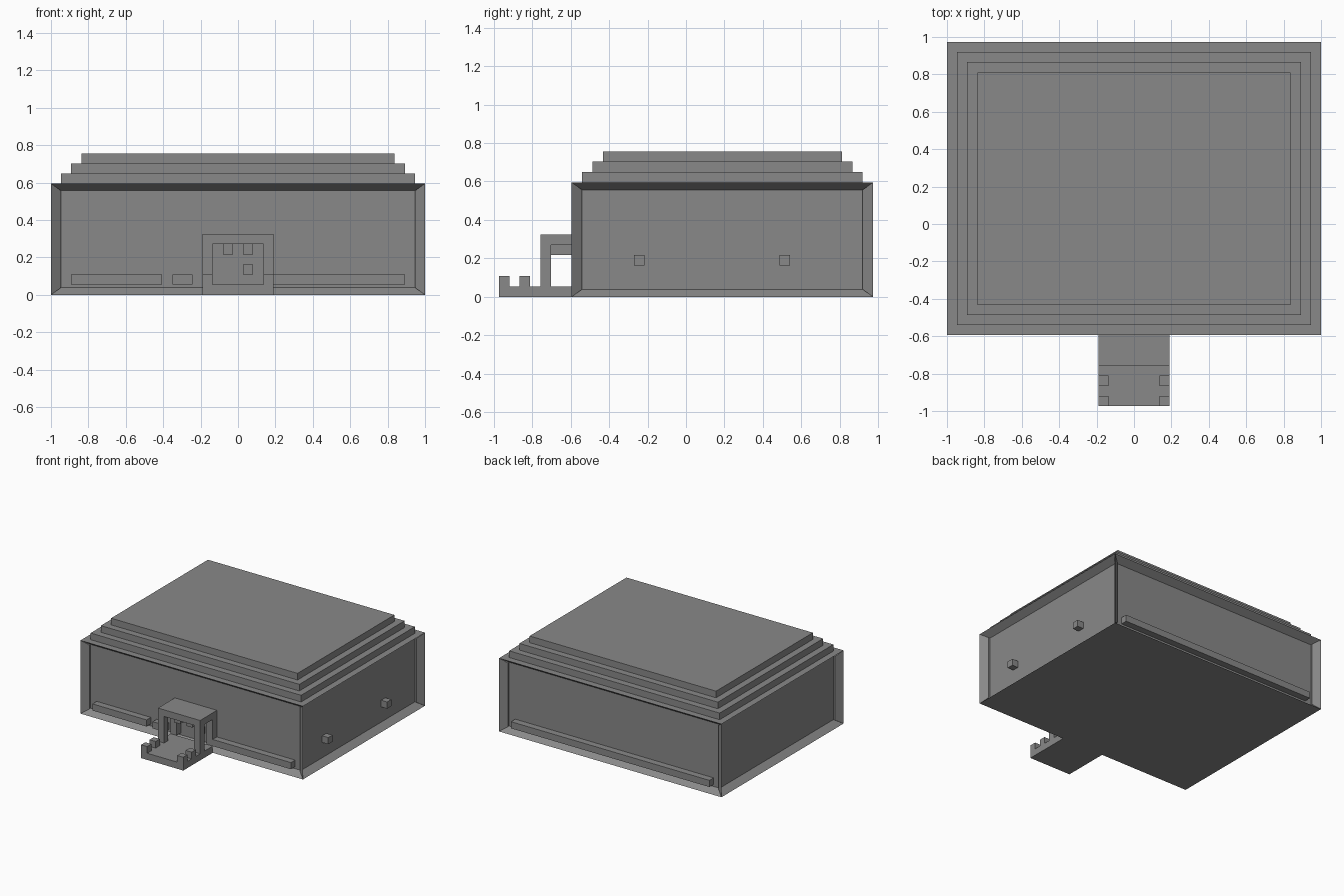
import bpy
import bmesh
from mathutils import Vector

U = 2 / 37  # size of one building block

if "Cube" in bpy.data.objects:
    bpy.data.objects.remove(bpy.data.objects["Cube"], do_unlink=True)

stone = bpy.data.materials.new("grey_stone")
stone.use_nodes = True
GREY = (0.25, 0.25, 0.25, 1)
stone.diffuse_color = GREY
stone.node_tree.nodes["Principled BSDF"].inputs["Base Color"].default_value = GREY


def finish(name, bm):
    """Scale a block-unit mesh to model size and link it."""
    bmesh.ops.scale(bm, vec=(U, U, U), verts=bm.verts)
    mesh = bpy.data.meshes.new(name)
    bm.to_mesh(mesh)
    bm.free()
    mesh.materials.append(stone)
    obj = bpy.data.objects.new(name, mesh)
    bpy.context.collection.objects.link(obj)
    return obj


def block(x, y, z):
    """Mesh of a box given its three ranges in block units."""
    bm = bmesh.new()
    bmesh.ops.create_cube(bm, size=1)
    for v in bm.verts:
        v.co = Vector([lo + (c + 0.5) * (hi - lo)
                       for c, (lo, hi) in zip(v.co, (x, y, z))])
    return bm


def box(name, x, y, z):
    return finish(name, block(x, y, z))


# Main hall with a recessed panel in each wall
hall = block((-18.5, 18.5), (-11, 18), (0, 11))
walls = [f for f in hall.faces if abs(f.normal.z) < 0.5]
bmesh.ops.inset_individual(hall, faces=walls, thickness=1, depth=-1)
for v in hall.verts:
    if abs(v.co.z - 10) < 0.01:
        v.co.z = 9
finish("main_hall", hall)

# Stepped roof
for i in (1, 2, 3):
    box(f"roof_tier_{i}", (-18.5 + i, 18.5 - i), (-11 + i, 18 - i), (10 + i, 11 + i))

# Low ledges inside the front and back panels
for i, span in enumerate([(-16.5, -7.5), (-6.5, -4.5), (3.5, 16.5)]):
    box(f"front_ledge_{i + 1}", span, (-11, -10), (1, 2))
box("back_ledge", (-16.5, 16.5), (17, 18), (1, 2))

# Studs on the left wall
for y in (-5, 9):
    box("wall_stud", (17.5, 18.5), (y, y + 1), (3, 4))

# Porch floor and canopy
box("porch_floor", (-3.5, 3.5), (-18, -11), (0, 1))
box("porch_canopy", (-3.5, 3.5), (-14, -10), (5, 6))

# Paired porch parts on both sides of the door
for side in (-1, 1):
    outer = sorted((side * 2.5, side * 3.5))
    inner = sorted((side * 0.5, side * 1.5))
    box("porch_pillar", outer, (-14, -13), (1, 5))
    box("door_jamb", outer, (-11, -10), (1, 5))
    box("canopy_beam", inner, (-13, -10), (4, 5))
    for y in (-18, -16):
        box("railing_post", outer, (y, y + 1), (1, 2))

box("door_knob", (0.5, 1.5), (-11, -10), (2, 3))
